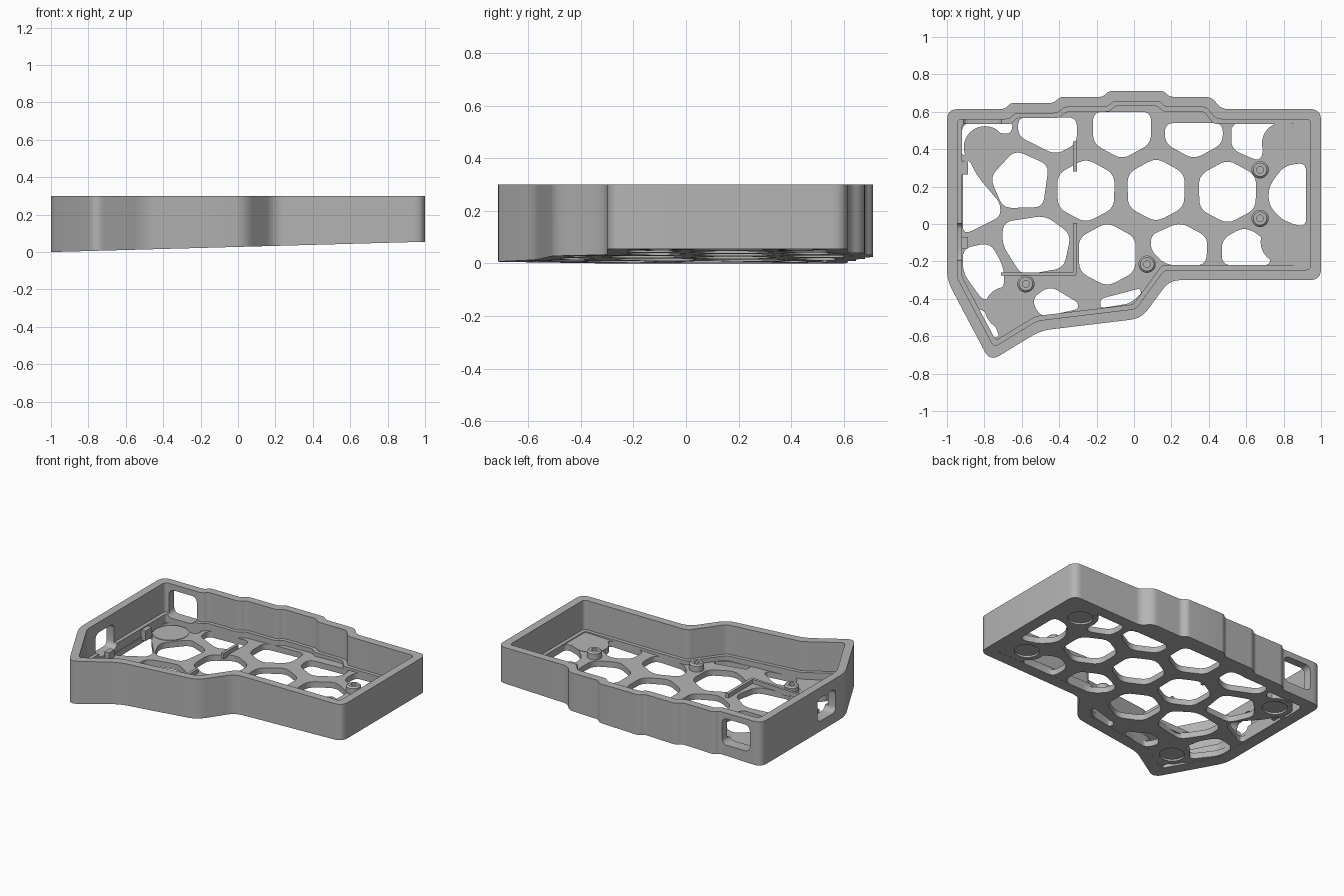
import bpy, bmesh, math
from mathutils import Vector

old = bpy.data.objects.get("Cube")
if old:
    bpy.data.objects.remove(old)

TOP, LEDGE, FLOOR = 0.3, 0.1, 0.042
grey = bpy.data.materials.new("matte grey")
grey.use_nodes = True
grey.diffuse_color = (0.46, 0.46, 0.46, 1)
grey.node_tree.nodes["Principled BSDF"].inputs["Base Color"].default_value = grey.diffuse_color


def tilt(x):
    return 0.0275 * (x + 1)


def rounded(points, radius, steps=5):
    """Round every corner of a closed outline."""
    pts = [Vector(p) for p in points]
    out = []
    for i, p in enumerate(pts):
        a, b = pts[i - 1] - p, pts[(i + 1) % len(pts)] - p
        t = min(radius, 0.45 * a.length, 0.45 * b.length)
        a, b = p + a.normalized() * t, p + b.normalized() * t
        for k in range(steps + 1):
            s = k / steps
            out.append(a * (1 - s) ** 2 + p * 2 * s * (1 - s) + b * s * s)
    return out


def inset(points, dist):
    """Move a clockwise outline inwards with mitred corners."""
    pts = [Vector(p) for p in points]
    out = []
    for i, p in enumerate(pts):
        d1 = (p - pts[i - 1]).normalized()
        d2 = (pts[(i + 1) % len(pts)] - p).normalized()
        n1, n2 = Vector((d1.y, -d1.x)), Vector((d2.y, -d2.x))
        out.append(p + (n1 + n2) * dist / (1 + n1.dot(n2)))
    return out


def add_object(name, bm):
    bmesh.ops.recalc_face_normals(bm, faces=bm.faces[:])
    mesh = bpy.data.meshes.new(name)
    bm.to_mesh(mesh)
    bm.free()
    mesh.materials.clear()
    mesh.materials.append(grey)
    obj = bpy.data.objects.new(name, mesh)
    bpy.context.collection.objects.link(obj)
    return obj


def box(name, center, size, bevel=0, axis=0):
    """Box, with the edges along one axis optionally rounded."""
    bm = bmesh.new()
    bmesh.ops.create_cube(bm, size=1)
    for v in bm.verts:
        v.co = Vector(center) + Vector(c * s for c, s in zip(v.co, size))
    if bevel:
        edges = [e for e in bm.edges
                 if abs(e.verts[0].co[axis] - e.verts[1].co[axis]) > 0.9 * size[axis]]
        bmesh.ops.bevel(bm, geom=edges, offset=bevel, segments=4, profile=0.5, affect='EDGES')
    return add_object(name, bm)


def lathe(name, x, y, profile, sides=40):
    """Spin a closed (radius, height) profile."""
    bm = bmesh.new()
    rings = []
    for i in range(sides):
        a = math.tau * i / sides
        rings.append([bm.verts.new((x + r * math.cos(a), y + r * math.sin(a), z))
                      for r, z in profile])
    n = len(profile)
    for i in range(sides):
        p, q = rings[i - 1], rings[i]
        for k in range(n):
            bm.faces.new((p[k], p[(k + 1) % n], q[(k + 1) % n], q[k]))
    return add_object(name, bm)


def disc(name, x, y, radius, low, high):
    bm = bmesh.new()
    bmesh.ops.create_cone(bm, cap_ends=True, segments=40, radius1=radius,
                          radius2=radius, depth=high - low)
    bmesh.ops.translate(bm, verts=bm.verts[:], vec=(x, y, (low + high) / 2))
    return add_object(name, bm)


def boolean(obj, cutter, operation):
    cutter.hide_render = True
    mod = obj.modifiers.new("cut", 'BOOLEAN')
    mod.operation, mod.solver, mod.object = operation, 'EXACT', cutter
    bpy.context.view_layer.objects.active = obj
    bpy.ops.object.modifier_apply(modifier=mod.name)
    bpy.data.objects.remove(cutter)


# Outer footprint, clockwise from the back right corner
outline = [(-1, .615), (-.69, .615), (-.66, .647), (-.43, .647), (-.395, .68),
           (-.165, .68), (-.135, .711), (.16, .711), (.19, .68), (.415, .68),
           (.465, .615), (1, .615), (1, -.3), (.19, -.3), (.04, -.505),
           (-.5, -.57), (-.77, -.735), (-1, -.3)]

# Walls: a closed ring section with a ledge on the inside
section = [(0, None), (0, TOP), (.055, TOP), (.055, LEDGE), (.08, LEDGE), (.08, None)]
bm = bmesh.new()
loops = []
for dist, z in section:
    ring = rounded(inset(outline, dist), max(.06 - dist * .6, .02))
    loops.append([bm.verts.new((p.x, p.y, tilt(p.x) if z is None else z)) for p in ring])
for i, loop in enumerate(loops):
    prev = loops[i - 1]
    for k in range(len(loop)):
        bm.faces.new((prev[k - 1], prev[k], loop[k], loop[k - 1]))
walls = add_object("walls", bm)

# Port windows in the back wall and the side wall
boolean(walls, box("back_port_cutter", (-.81, .6, .17), (.21, .24, .18), .035, 1), 'DIFFERENCE')
boolean(walls, box("side_port_cutter", (-1, -.095, .15), (.24, .2, .16), .035, 0), 'DIFFERENCE')


# Floor openings: hexagon cells, open-backed cells and irregular edge cells
def hexagon(cx, cy):
    return [(cx, cy + .175), (cx + .153, cy + .09), (cx + .15, cy - .09),
            (cx, cy - .17), (cx - .15, cy - .09), (cx - .153, cy + .09)]


def back_cell(cx, back):
    return [(cx - .155, back), (cx + .155, back), (cx + .155, .43), (cx, .345), (cx - .155, .43)]


holes = [hexagon(x, y) for x, y in [(-.257, .176), (.118, .18), (.5, .17), (-.143, -.165)]]
holes += [back_cell(-.064, .6), back_cell(.32, .54)]
holes += [
    [(-.636, .395), (-.455, .315), (-.487, .09), (-.7, .085), (-.77, .25)],
    [(-.7, .01), (-.475, .045), (-.337, -.055), (-.375, -.235), (-.6, -.275), (-.705, -.11)],
    [(-.62, .57), (-.305, .57), (-.305, .43), (-.42, .37), (-.62, .47)],
    [(-.915, .34), (-.88, .34), (-.84, .26), (-.715, .11), (-.715, .04), (-.915, -.06)],
    [(-.915, -.13), (-.77, -.1), (-.7, -.22), (-.69, -.34), (-.8, -.42), (-.915, -.26)],
    [(-.92, .54), (-.645, .54), (-.66, .48), (-.75, .49), (-.88, .48), (-.9, .37), (-.92, .37)],
]
holes += [
    [(.09, -.06), (.245, .01), (.395, -.07), (.385, -.22), (.17, -.22), (.09, -.14)],
    [(.47, -.08), (.59, -.015), (.69, -.07), (.74, -.22), (.47, -.22)],
    [(.52, .54), (.8, .54), (.7, .48), (.68, .33), (.52, .4)],
    [(.72, .2), (.8, .31), (.92, .33), (.92, -.02), (.8, .015), (.72, .1)],
    [(-.55, -.4), (-.45, -.33), (-.3, -.42), (-.3, -.455), (-.5, -.5)],
    [(-.18, -.4), (.03, -.345), (.04, -.37), (-.02, -.425), (-.18, -.45)],
    [(-.84, -.44), (-.76, -.5), (-.72, -.6), (-.75, -.61)],
]

# Floor plate: a filled flat curve given thickness
curve = bpy.data.curves.new("floor_curve", 'CURVE')
curve.dimensions, curve.fill_mode, curve.extrude = '2D', 'BOTH', FLOOR / 2 - .001
for ring in [rounded(inset(outline, .06), .02)] + [rounded(h, .05) for h in holes]:
    spline = curve.splines.new('POLY')
    spline.points.add(len(ring) - 1)
    for point, p in zip(spline.points, ring):
        point.co = (p.x, p.y, 0, 1)
    spline.use_cyclic_u = True
temp = bpy.data.objects.new("floor_curve", curve)
bpy.context.collection.objects.link(temp)
filled = bpy.data.meshes.new_from_object(temp.evaluated_get(bpy.context.evaluated_depsgraph_get()))
bm = bmesh.new()
bm.from_mesh(filled)
bpy.data.objects.remove(temp)
bmesh.ops.remove_doubles(bm, verts=bm.verts[:], dist=1e-5)
bmesh.ops.translate(bm, verts=bm.verts[:], vec=(0, 0, FLOOR / 2))
floor = add_object("floor", bm)

# Round foot pads, recessed underneath
feet = [(-.797, .41), (-.685, -.45), (.797, .43), (.79, -.096)]
for x, y in feet:
    boolean(floor, disc("foot_pad", x, y, .113, .002, FLOOR + .002), 'UNION')
for x, y in feet:
    boolean(floor, disc("foot_recess", x, y, .078, -.02, .014), 'DIFFERENCE')
base_parts = [floor]

# Screw posts
for i, (x, y) in enumerate([(.674, .29), (.674, .03), (.07, -.215), (-.578, -.32)]):
    base_parts.append(lathe(f"screw_post_{i + 1}", x, y,
                            [(.018, .003), (.018, .09), (.036, .09), (.046, .08), (.046, .003)]))

# Low ribs on the floor and small tabs beside the side wall
for name, center, size in [
        ("rib_back", (-.315, .36, .05), (.02, .16, .04)),
        ("rib_middle", (-.315, -.13, .05), (.02, .27, .04)),
        ("rib_front", (-.51, -.267, .05), (.4, .018, .04)),
        ("tab_back", (-.905, .3, .055), (.035, .07, .07)),
        ("tab_front", (-.905, -.1, .055), (.035, .06, .07))]:
    base_parts.append(box(name, center, size))

# Lean the base parts to follow the sloping underside
for obj in base_parts:
    for v in obj.data.vertices:
        v.co.z += tilt(v.co.x)

bpy.ops.object.select_all(action='DESELECT')
for obj in base_parts + [walls]:
    obj.select_set(True)
bpy.context.view_layer.objects.active = walls
bpy.ops.object.shade_smooth_by_angle(angle=math.radians(30))
